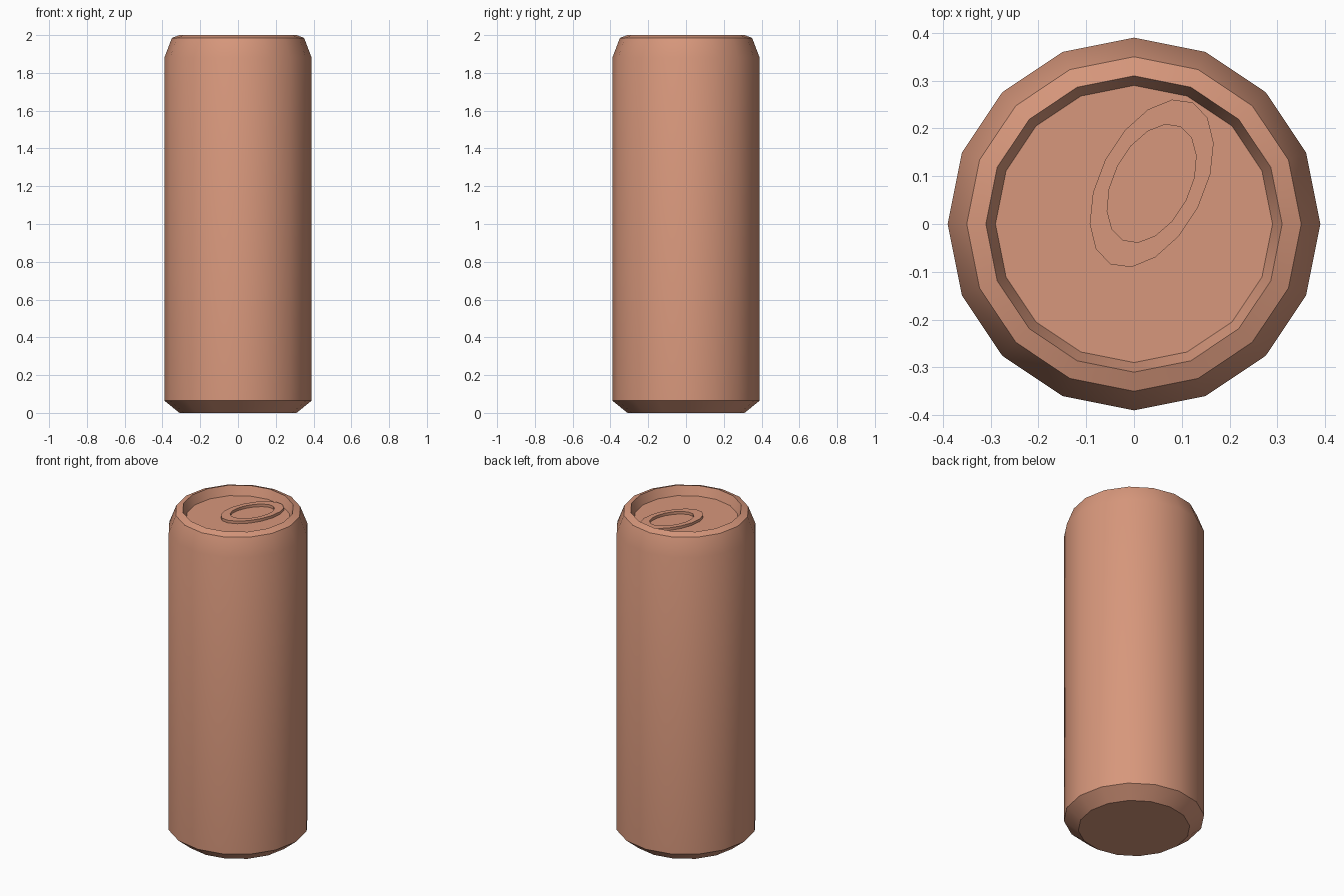
import bpy, bmesh
from math import sin, cos, pi, radians

if "Cube" in bpy.data.objects:
    bpy.data.objects.remove(bpy.data.objects["Cube"])

SIDES = 16
mat = bpy.data.materials.new("copper_paint")
mat.diffuse_color = (0.68, 0.31, 0.20, 1)
mat.use_nodes = True
mat.node_tree.nodes["Principled BSDF"].inputs["Base Color"].default_value = mat.diffuse_color


def finish(name, bm, angle):
    bmesh.ops.recalc_face_normals(bm, faces=bm.faces)
    mesh = bpy.data.meshes.new(name)
    bm.to_mesh(mesh)
    bm.free()
    mesh.materials.append(mat)
    obj = bpy.data.objects.new(name, mesh)
    bpy.context.collection.objects.link(obj)
    bpy.ops.object.select_all(action='DESELECT')
    obj.select_set(True)
    bpy.context.view_layer.objects.active = obj
    bpy.ops.object.shade_smooth_by_angle(angle=radians(angle))
    return obj


def ring(bm, rx, ry, z):
    return [bm.verts.new((rx * cos(2 * pi * i / SIDES), ry * sin(2 * pi * i / SIDES), z))
            for i in range(SIDES)]


def bridge(bm, a, b):
    for i in range(SIDES):
        j = (i + 1) % SIDES
        bm.faces.new((a[i], a[j], b[j], b[i]))


# can body: bottom bevel, wall, shoulder, rim and recessed lid
profile = [(0.31, 0), (0.39, 0.065), (0.39, 1.88), (0.35, 1.985), (0.31, 2.0), (0.29, 1.945)]
bm = bmesh.new()
rings = [ring(bm, r, r, z) for r, z in profile]
for a, b in zip(rings, rings[1:]):
    bridge(bm, a, b)
bm.faces.new(rings[0])
bm.faces.new(rings[-1])
finish("can_body", bm, 30)

# oval pull tab lying on the lid
bm = bmesh.new()
tab = [ring(bm, rx, ry, z) for rx, ry, z in
       [(0.19, 0.109, 0), (0.19, 0.109, 0.017), (0.133, 0.08, 0.017), (0.133, 0.08, 0)]]
for k in range(4):
    bridge(bm, tab[k], tab[(k + 1) % 4])
pull_tab = finish("pull_tab", bm, 30)
pull_tab.location = (0.037, 0.085, 1.944)
pull_tab.rotation_euler.z = radians(63)
